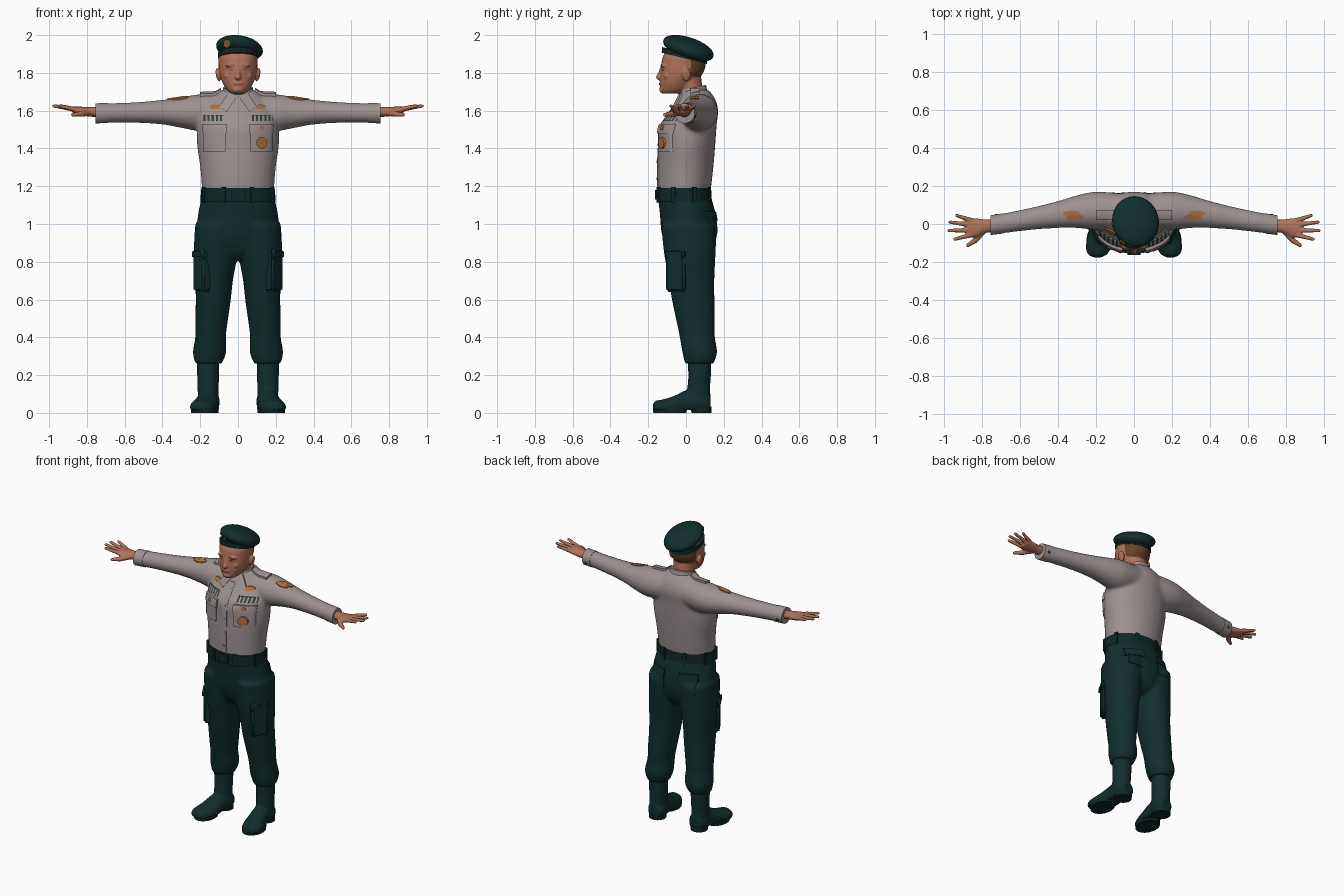
import bpy, bmesh, math
from math import cos, sin, pi
from mathutils import Vector, Matrix, Euler
from mathutils.bvhtree import BVHTree

cube = bpy.data.objects.get("Cube")
if cube:
    bpy.data.objects.remove(cube)


def material(name, r, g, b):
    m = bpy.data.materials.new(name)
    m.use_nodes = True
    m.diffuse_color = (r, g, b, 1)
    node = m.node_tree.nodes["Principled BSDF"]
    node.inputs["Base Color"].default_value = (r, g, b, 1)
    node.inputs["Roughness"].default_value = 0.8
    return m


shirt_grey = material("shirt grey", .34, .285, .285)
green = material("dark green", .006, .027, .027)
belt_green = material("belt green", .005, .02, .02)
skin = material("skin", .43, .17, .1)
lip = material("lip", .3, .1, .06)
hair = material("hair brown", .13, .055, .02)
gold = material("gold", .42, .17, .05)
ribbon = material("ribbon dark", .04, .045, .04)
silver = material("silver", .3, .3, .29)


def finish(name, bm, *mats):
    bmesh.ops.recalc_face_normals(bm, faces=bm.faces)
    me = bpy.data.meshes.new(name)
    bm.to_mesh(me)
    bm.free()
    for m in mats:
        me.materials.append(m)
    me.shade_smooth()
    me.set_sharp_from_angle(angle=0.8)
    ob = bpy.data.objects.new(name, me)
    bpy.context.collection.objects.link(ob)
    return ob


def fuse(name, bm, voxel, smooth, *mats):
    """Merge overlapping volumes into one soft skin."""
    ob = finish(name, bm)
    mod = ob.modifiers.new("merge", "REMESH")
    mod.mode = "VOXEL"
    mod.voxel_size = voxel
    soft = ob.modifiers.new("soften", "SMOOTH")
    soft.iterations = smooth
    dg = bpy.context.evaluated_depsgraph_get()
    me = bpy.data.meshes.new_from_object(ob.evaluated_get(dg))
    ob.modifiers.clear()
    ob.data = me
    me.materials.clear()
    for m in mats:
        me.materials.append(m)
    me.shade_smooth()
    return ob


def loft(bm, axis, sections, side=1, shear=0, floor=None, steps=4, n=32):
    """Sections are (position, centre, centre, radius, radius), splined along an axis."""
    b, c = [i for i in range(3) if i != axis]
    pts = [Vector(s) for s in sections]
    pts = [pts[0]] + pts + [pts[-1]]
    path = []
    for p, q, r, s in zip(pts, pts[1:], pts[2:], pts[3:]):
        for k in range(steps):
            t = k / steps
            path.append(q + ((r - p) * t + (p * 2 - q * 5 + r * 4 - s) * t**2
                             + (q * 3 - p - r * 3 + s) * t**3) / 2)
    path.append(pts[-1])
    rings = []
    for t, u, v, ru, rv in path:
        ring = []
        for i in range(n):
            a = 2 * pi * i / n
            co = Vector()
            co[axis], co[b], co[c] = t, u + ru * cos(a), v + rv * sin(a)
            co.x *= side
            co.z += shear * co.y
            if floor is not None:
                co.z = max(co.z, floor)
            ring.append(bm.verts.new(co))
        rings.append(ring)
    for p, q in zip(rings, rings[1:]):
        for i in range(n):
            j = (i + 1) % n
            bm.faces.new((p[i], p[j], q[j], q[i]))
    bm.faces.new(rings[0])
    bm.faces.new(rings[-1])


def ball(bm, centre, size, rot=(0, 0, 0)):
    bmesh.ops.create_uvsphere(bm, u_segments=32, v_segments=20, radius=1,
                              matrix=Matrix.LocRotScale(Vector(centre), Euler(rot), Vector(size)))


def box(bm, centre, size, turn=0):
    bmesh.ops.create_cube(bm, size=1, matrix=Matrix.LocRotScale(
        Vector(centre), Euler((0, 0, turn)), Vector(size)))


def capsule(bm, a, b, ra, rb):
    a, b = Vector(a), Vector(b)
    turn = (b - a).to_track_quat("Z", "Y")
    bmesh.ops.create_cone(bm, segments=16, cap_ends=True, radius1=ra, radius2=rb,
                          depth=(b - a).length, matrix=Matrix.LocRotScale((a + b) / 2, turn, None))
    ball(bm, a, (ra,) * 3)
    ball(bm, b, (rb,) * 3)


def patch(name, target, u, v, w, h, thick, *mats, facing="front", disc=False, turn=0):
    """Thin plate projected onto the surface of a target."""
    src = bmesh.new()
    src.from_mesh(target.data)
    tree = BVHTree.FromBMesh(src)
    src.free()
    bm = bmesh.new()
    if disc:
        bmesh.ops.create_circle(bm, cap_ends=True, segments=20, radius=.5)
    else:
        bmesh.ops.create_grid(bm, x_segments=10, y_segments=8, size=.5)
        for f in bm.faces:
            f.material_index = int((f.calc_center_median().x + .5) * 10) % len(mats)
    d = Vector({"front": (0, 1, 0), "back": (0, -1, 0), "top": (0, 0, -1)}[facing])
    for vert in list(bm.verts):
        x, y = vert.co.x * w, vert.co.y * h
        x, y = u + x * cos(turn) - y * sin(turn), v + x * sin(turn) + y * cos(turn)
        start = Vector((x, y, 0)) if facing == "top" else Vector((x, 0, y))
        hit = tree.ray_cast(start - d * 3, d)[0]
        if hit:
            vert.co = hit
        else:
            bm.verts.remove(vert)
    new = bmesh.ops.extrude_face_region(bm, geom=bm.faces[:])["geom"]
    bmesh.ops.translate(bm, vec=-d * thick,
                        verts=[g for g in new if isinstance(g, bmesh.types.BMVert)])
    return finish(name, bm, *mats)


# Shirt: torso and both sleeves merged
bm = bmesh.new()
loft(bm, 2, [(1.17, 0, -.01, .19, .14), (1.3, 0, -.003, .2, .148), (1.42, 0, .005, .217, .15),
             (1.52, 0, .012, .215, .15), (1.6, 0, .045, .2, .125), (1.66, 0, .055, .15, .1),
             (1.71, 0, .05, .09, .07)])
for s in (-1, 1):
    loft(bm, 0, [(.06, .07, 1.6, .09, .09), (.2, .07, 1.59, .1, .097), (.3, .065, 1.59, .086, .081),
                 (.4, .05, 1.592, .071, .065), (.55, .026, 1.59, .058, .054),
                 (.74, -.005, 1.587, .05, .05)], s)
shirt = fuse("shirt", bm, .011, 5, shirt_grey)

# Trousers: hips and both legs merged
bm = bmesh.new()
loft(bm, 2, [(1.15, 0, -.01, .19, .14), (1.05, 0, .01, .212, .148), (.95, 0, .018, .215, .147),
             (.86, 0, .02, .17, .12), (.81, 0, .02, .08, .08)])
for s in (-1, 1):
    loft(bm, 2, [(1, .115, .016, .112, .148), (.85, .118, .02, .116, .137), (.7, .127, .03, .1, .12),
                 (.6, .131, .038, .093, .113), (.45, .143, .055, .084, .098),
                 (.4, .145, .06, .081, .093), (.32, .151, .073, .088, .092),
                 (.26, .156, .07, .07, .076)], s)
trousers = fuse("trousers", bm, .011, 4, green)

# Belt, loops and buckle
bm = bmesh.new()
loft(bm, 2, [(1.12, 0, -.01, .2, .147), (1.19, 0, -.012, .194, .145)], steps=1, n=48)
for i in range(8):
    a = pi / 8 + i * pi / 4
    box(bm, (.198 * cos(a), -.011 + .146 * sin(a), 1.155), (.012, .022, .08), a)
box(bm, (0, -.157, 1.155), (.07, .012, .05))
finish("belt", bm, belt_green)

# Head with ears, nose and brow; hair coloured on the back of the skull
bm = bmesh.new()
loft(bm, 2, [(1.69, 0, -.08, .035, .045), (1.71, 0, -.058, .06, .077), (1.75, 0, -.044, .083, .093),
             (1.8, 0, -.022, .098, .113), (1.85, 0, -.013, .103, .118), (1.9, 0, -.008, .1, .108),
             (1.95, 0, 0, .06, .06)])
loft(bm, 2, [(1.62, 0, .045, .072, .07), (1.7, 0, .025, .068, .066), (1.78, 0, .01, .07, .07)])
ball(bm, (0, -.138, 1.778), (.017, .022, .016))
capsule(bm, (0, -.128, 1.825), (0, -.14, 1.782), .01, .014)
ball(bm, (0, -.12, 1.712), (.03, .022, .02))
ball(bm, (0, -.128, 1.742), (.03, .014, .014))
for s in (-1, 1):
    ball(bm, (s * .105, .002, 1.79), (.012, .024, .036), (0, s * .2, 0))
    ball(bm, (s * .036, -.117, 1.838), (.032, .017, .01))
    ball(bm, (s * .05, -.1, 1.785), (.026, .02, .02))
head = fuse("head", bm, .005, 4, skin, hair)
for f in head.data.polygons:
    c = f.center
    if c.y > .025 and c.z > 1.785 - .2 * (c.y - .03) and abs(c.x) < .106:
        f.material_index = 1
patch("mouth", head, 0, 1.74, .045, .009, .002, lip)
for s in (-1, 1):
    patch("eye", head, s * .037, 1.815, .026, .009, .002, lip, disc=True)
    patch("eyebrow", head, s * .038, 1.84, .042, .007, .002, lip, turn=-s * .1)

# Beret with headband and badge
bm = bmesh.new()
ball(bm, (.008, .013, 1.93), (.125, .14, .055), (-.32, .17, 0))
beret = finish("beret", bm, green)
bm = bmesh.new()
loft(bm, 2, [(1.875, 0, -.009, .105, .12), (1.905, 0, -.008, .106, .118)], shear=-.25, steps=1)
finish("beret_band", bm, belt_green)
patch("beret_badge", beret, -.06, 1.955, .036, .045, .008, gold, disc=True)

# Collar stand and shirt front
bm = bmesh.new()
loft(bm, 2, [(1.64, 0, .042, .1, .09), (1.685, 0, .036, .085, .077), (1.715, 0, .034, .078, .072)],
     shear=.2)
finish("collar", bm, shirt_grey)
patch("placket", shirt, 0, 1.42, .035, .44, .004, shirt_grey)
for i in range(5):
    patch("shirt_button", shirt, 0, 1.24 + i * .09, .012, .012, .007, silver, disc=True)

# Chest pockets, decorations and shoulder pieces on each side
for s in (-1, 1):
    patch("collar_wing", shirt, s * .055, 1.645, .05, .09, .009, shirt_grey, turn=s * .6)
    patch("chest_pocket", shirt, s * .125, 1.45, .12, .13, .009, shirt_grey)
    patch("pocket_flap", shirt, s * .125, 1.505, .128, .05, .016, shirt_grey)
    patch("flap_button", shirt, s * .128, 1.51, .026, .026, .021, silver if s < 0 else gold, disc=True)
    patch("ribbon_bar", shirt, s * .128, 1.56, .11, .032, .008, ribbon, silver)
    patch("chest_badge", shirt, s * .12, 1.62, .06, .024, .008, gold, disc=True)
    patch("shoulder_strap", shirt, s * .145, .05, .11, .05, .014, shirt_grey, facing="top")
    for y in (.04, .06):
        patch("sleeve_patch", shirt, s * (.27 + y), y - .005, .09, .03, .006, gold,
              facing="top", disc=True)
    patch("back_pocket", trousers, s * .11, 1.0, .11, .12, .005, green, facing="back")
    patch("back_pocket_flap", trousers, s * .11, 1.04, .115, .05, .01, green, facing="back")
patch("medal", shirt, .126, 1.43, .058, .062, .018, gold, disc=True)

for s, side in ((-1, "right"), (1, "left")):
    # Cuff and its button
    bm = bmesh.new()
    loft(bm, 0, [(.69, .003, 1.587, .053, .053), (.755, -.006, 1.586, .052, .053)], s, steps=1)
    finish(side + "_cuff", bm, shirt_grey)
    bm = bmesh.new()
    ball(bm, (s * .725, .047, 1.57), (.01, .006, .01))
    finish(side + "_cuff_button", bm, ribbon)

    # Hand: palm, four fingers and thumb merged
    bm = bmesh.new()
    loft(bm, 0, [(.72, -.008, 1.592, .034, .027), (.78, -.012, 1.594, .035, .026),
                 (.83, -.02, 1.598, .05, .023), (.875, -.02, 1.605, .052, .017)], s)
    for root, tip, reach in ((.02, .045, .935), (-.005, .01, .97), (-.033, -.035, .975), (-.058, -.08, .945)):
        capsule(bm, (s * .86, root, 1.606), (s * reach, tip, 1.625), .0135, .009)
    capsule(bm, (s * .79, -.03, 1.59), (s * .835, -.085, 1.582), .018, .015)
    capsule(bm, (s * .835, -.085, 1.582), (s * .875, -.112, 1.578), .015, .01)
    fuse(side + "_hand", bm, .005, 3, skin)

    # Cargo pocket with flap
    bm = bmesh.new()
    box(bm, (s * .19, -.048, .745), (.055, .115, .21), -s * .52)
    box(bm, (s * .192, -.05, .84), (.063, .122, .055), -s * .52)
    bmesh.ops.bevel(bm, geom=bm.edges[:], offset=.012, segments=3, affect="EDGES")
    finish(side + "_cargo_pocket", bm, green)

    # Boot: shaft and foot merged, on a separate sole and heel
    bm = bmesh.new()
    loft(bm, 2, [(.05, .158, .068, .055, .062), (.14, .158, .068, .056, .06),
                 (.2, .158, .072, .058, .06), (.3, .158, .07, .06, .063)], s)
    loft(bm, 1, [(.13, .155, .05, .04, .045), (.09, .156, .06, .06, .06), (.01, .162, .055, .058, .068),
                 (-.06, .174, .035, .068, .056), (-.12, .187, .03, .068, .042),
                 (-.16, .192, .03, .05, .034), (-.176, .193, .03, .02, .016)], s, floor=.015)
    fuse(side + "_boot", bm, .008, 3, green)
    bm = bmesh.new()
    loft(bm, 2, [(0, .182, -.085, .066, .088), (.026, .182, -.085, .068, .09)], s, steps=1)
    loft(bm, 2, [(0, .157, .082, .054, .053), (.035, .157, .08, .056, .056)], s, steps=1)
    finish(side + "_sole", bm, belt_green)
